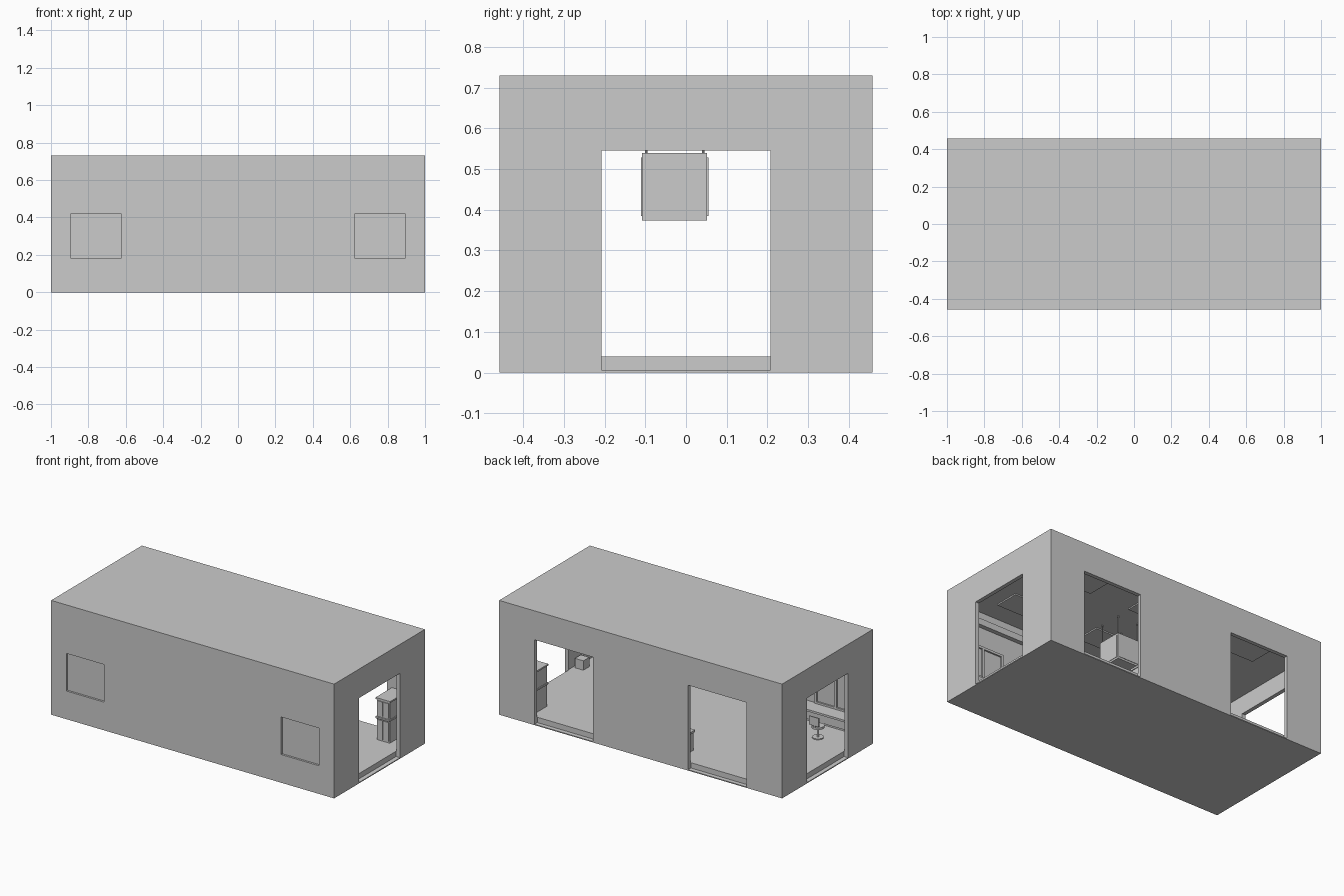
import bpy, math

if "Cube" in bpy.data.objects:
    bpy.data.objects.remove(bpy.data.objects["Cube"])

def box(name, x0, x1, y0, y1, z0, z1):
    bpy.ops.mesh.primitive_cube_add(size=1, location=((x0+x1)/2, (y0+y1)/2, (z0+z1)/2))
    o = bpy.context.object
    o.name = name
    o.scale = (abs(x1-x0), abs(y1-y0), abs(z1-z0))
    bpy.ops.object.transform_apply(location=False, rotation=False, scale=True)
    return o

def cylinder(name, x, y, z0, z1, r, n=16):
    bpy.ops.mesh.primitive_cylinder_add(vertices=n, radius=r, depth=z1-z0,
                                        location=(x, y, (z0+z1)/2))
    o = bpy.context.object
    o.name = name
    bpy.ops.object.shade_smooth_by_angle()
    return o

def cut(target, cutter):
    cutter.hide_render = True
    m = target.modifiers.new("cut", 'BOOLEAN')
    m.operation, m.solver, m.object = 'DIFFERENCE', 'EXACT', cutter
    bpy.context.view_layer.objects.active = target
    bpy.ops.object.modifier_apply(modifier=m.name)
    bpy.data.objects.remove(cutter, do_unlink=True)

L, W, H = 1.0, 0.458, 0.73
T, FLOOR, CEIL, TOP = 0.025, 0.04, 0.66, 0.545
D = 0.003

# Shell: hollow room
shell = box("building_shell", -L, L, -W, W, 0, H)
cut(shell, box("room_cutter", -L+T, L-T, -W+T, W-T, FLOOR, CEIL))

# Doorways at both ends and two in the back wall
for s in (-1, 1):
    a, b = sorted((s*(L-T-D), s*(L+.1)))
    cut(shell, box("end_door_cutter", a, b, -.207, .207, .006, TOP))
    a, b = sorted((s*.335, s*.75))
    cut(shell, box("back_door_cutter", a, b, W-T-D, W+.1, .006, TOP))

# Front windows: shallow outside recess and inside frame
for s in (-1, 1):
    a, b = sorted((s*.625, s*.892))
    cut(shell, box("window_cutter", a, b, -W-.1, -W+.013, .18, .42))
    y0, y1 = -W+T-.001, -W+T+.01
    box("window_frame_low", a-.015, b+.015, y0, y1, .165, .18)
    box("window_frame_high", a-.015, b+.015, y0, y1, .42, .435)
    for x in (a-.0075, (a+b)/2, b+.0075):
        box("window_frame_post", x-.0075, x+.0075, y0, y1, .18, .42)

# Desks below the windows, with swivel chairs
for s in (-1, 1):
    a, b = sorted((s*.972, s*.5))
    box("desk_top", a, b, -.432, -.33, .155, .168)
    box("desk_panel", a+.01, b-.01, -.35, -.342, .10, .155)
    for x in (a, b-.012):
        box("desk_side", x, x+.012, -.43, -.335, FLOOR, .155)
    cx, cy = s*.74, -.275
    cylinder("chair_base", cx, cy, FLOOR, .046, .034)
    cylinder("chair_post", cx, cy, .046, .105, .006, 12)
    cylinder("chair_seat", cx, cy, .105, .118, .038)
    box("chair_back", cx-.034, cx+.034, cy+.034, cy+.041, .13, .185)
    box("chair_back_stem", cx-.006, cx+.006, cy+.028, cy+.036, .11, .15)

# Tall two-tier cabinet beside the right back doorway
cab = (.79, .88)
box("cabinet_body", cab[0], cab[1], .275, .433, FLOOR, .30)
box("cabinet_top", cab[0]-.006, cab[1]+.006, .269, .433, .30, .31)
box("cabinet_shelf", cab[0]-.005, cab[1]+.005, .265, .433, .18, .19)
for z0, z1 in ((.05, .172), (.198, .292)):
    for i in range(2):
        x = cab[0]+.004+i*.042
        box("cabinet_door", x, x+.038, .27, .276, z0, z1)

# Low bench cabinet between the back doorways
box("bench_body", -.25, .25, .28, .433, FLOOR, .155)
box("bench_top", -.255, .255, .272, .433, .155, .168)

# Small bin in the front right corner
box("corner_bin", .90, .96, -.31, -.25, FLOOR, .10)

# Hanging four-sided display
mx, my, h = .082, -.028, .08
box("display_body", mx-h, mx+h, my-h, my+h, .373, .54)
for s in (-1, 1):
    a, b = sorted((s*h, s*(h+.003)))
    box("display_screen_y", mx-h+.01, mx+h-.01, my+a, my+b, .385, .528)
    box("display_screen_x", mx+a, mx+b, my-h+.01, my+h-.01, .385, .528)
    for t in (-1, 1):
        cylinder("display_rod", mx+t*.07, my+s*.07, .54, CEIL, .003, 8)

# Ceiling light panels and ledge along the front wall
for x in (-.6, 0, .6):
    for y in (-.22, .22):
        box("ceiling_panel", x-.16, x+.16, y-.08, y+.08, CEIL-.008, CEIL+.001)
box("wall_ledge", -.974, .974, -.434, -.405, .56, .60)
